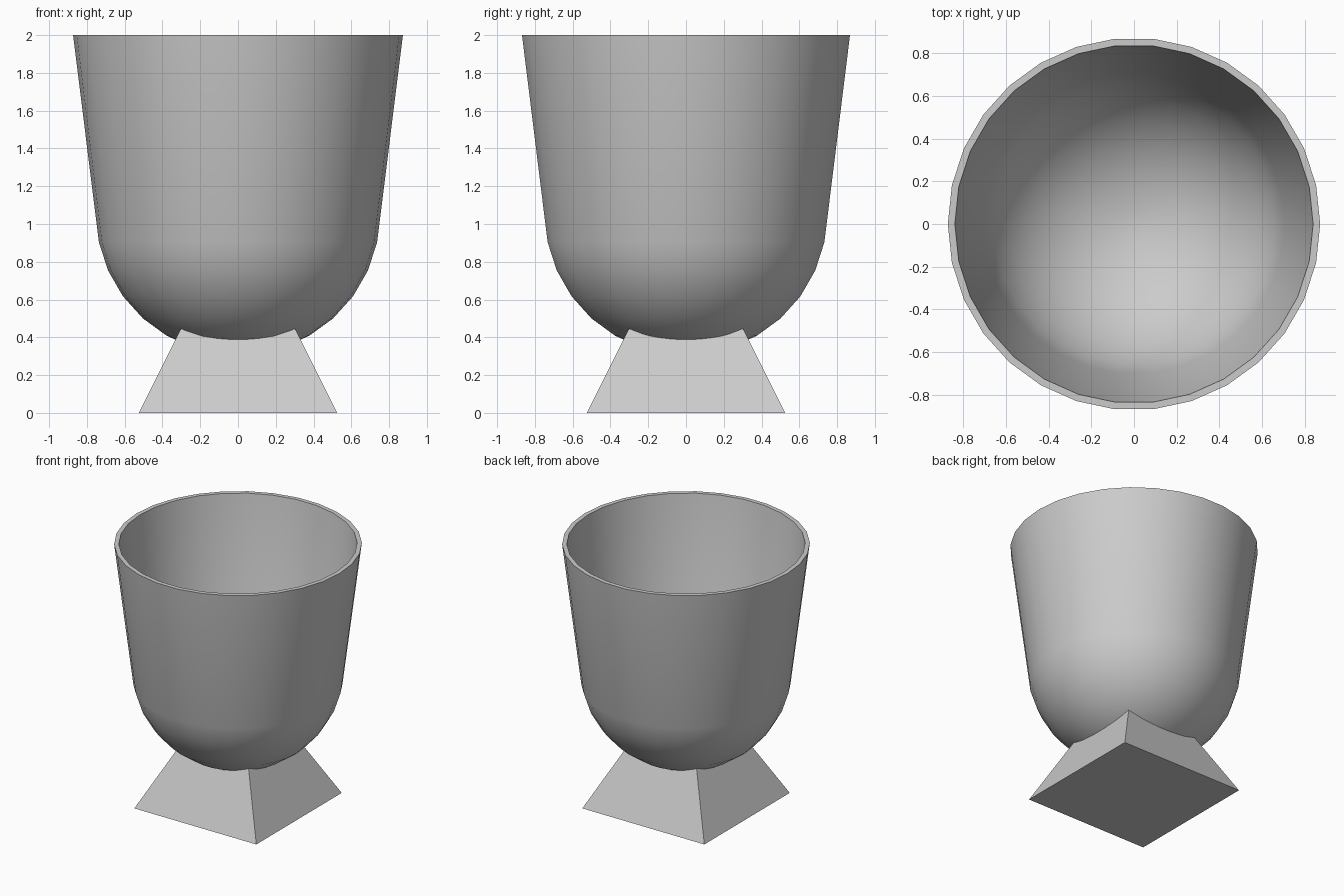
import bpy, bmesh
from math import radians, sin, cos, pi, sqrt
from mathutils import Matrix

if "Cube" in bpy.data.objects:
    bpy.data.objects.remove(bpy.data.objects["Cube"])

SIDES = 30
CENTRE_Z = 1.06      # centre of the rounded bottom
OUTER_R = 0.753      # radius of the rounded bottom
WALL = 0.033
RIM_R = 0.873
HEIGHT = 2.0

grey = bpy.data.materials.new("plain grey")
grey.use_nodes = True
grey.diffuse_color = (0.6, 0.6, 0.6, 1)
grey.node_tree.nodes["Principled BSDF"].inputs["Base Color"].default_value = grey.diffuse_color


def add_object(name, bm):
    bmesh.ops.recalc_face_normals(bm, faces=bm.faces[:])
    mesh = bpy.data.meshes.new(name)
    bm.to_mesh(mesh)
    bm.free()
    mesh.materials.append(grey)
    obj = bpy.data.objects.new(name, mesh)
    bpy.context.collection.objects.link(obj)
    return obj


def lathe(name, profile):
    """Turn a list of (radius, height) points around the z axis."""
    bm = bmesh.new()
    verts = [bm.verts.new((r, 0, z)) for r, z in profile]
    edges = [bm.edges.new(pair) for pair in zip(verts, verts[1:])]
    bmesh.ops.spin(bm, geom=verts + edges, cent=(0, 0, 0), axis=(0, 0, 1),
                   angle=2 * pi, steps=SIDES)
    bmesh.ops.remove_doubles(bm, verts=bm.verts[:], dist=0.0005)
    return add_object(name, bm)


def round_bottom(radius):
    """Arc from the lowest point up to where the straight wall begins."""
    arc = [(0, CENTRE_Z - radius)]
    for angle in range(84, 0, -12):
        a = radians(angle)
        arc.append((radius * cos(a), CENTRE_Z - radius * sin(a)))
    return arc


# Hollow cup: outer skin, flat rim, inner skin
outer = round_bottom(OUTER_R) + [(RIM_R, HEIGHT)]
inner = round_bottom(OUTER_R - WALL) + [(RIM_R - WALL, HEIGHT)]
cup = lathe("cup", outer + inner[::-1])
bpy.context.view_layer.objects.active = cup
cup.select_set(True)
bpy.ops.object.shade_smooth_by_angle(angle=radians(30))

# Square tapered foot
foot_height, base_half = 0.6, 0.525
bm = bmesh.new()
bmesh.ops.create_cone(bm, cap_ends=True, segments=4, depth=foot_height,
                      radius1=base_half * sqrt(2),
                      radius2=(base_half - foot_height / 2) * sqrt(2),
                      matrix=Matrix.Translation((0, 0, foot_height / 2))
                      @ Matrix.Rotation(radians(45), 4, "Z"))
foot = add_object("foot", bm)

# Hollow the foot's top so it ends inside the cup wall
cutter = lathe("foot_cutter", round_bottom(OUTER_R - WALL / 2) + [(0, CENTRE_Z)])
cutter.hide_render = True
cut = foot.modifiers.new("seat for cup", "BOOLEAN")
cut.operation = "DIFFERENCE"
cut.solver = "EXACT"
cut.object = cutter
bpy.ops.object.select_all(action="DESELECT")
bpy.context.view_layer.objects.active = foot
foot.select_set(True)
bpy.ops.object.modifier_apply(modifier=cut.name)
bpy.data.objects.remove(cutter)
